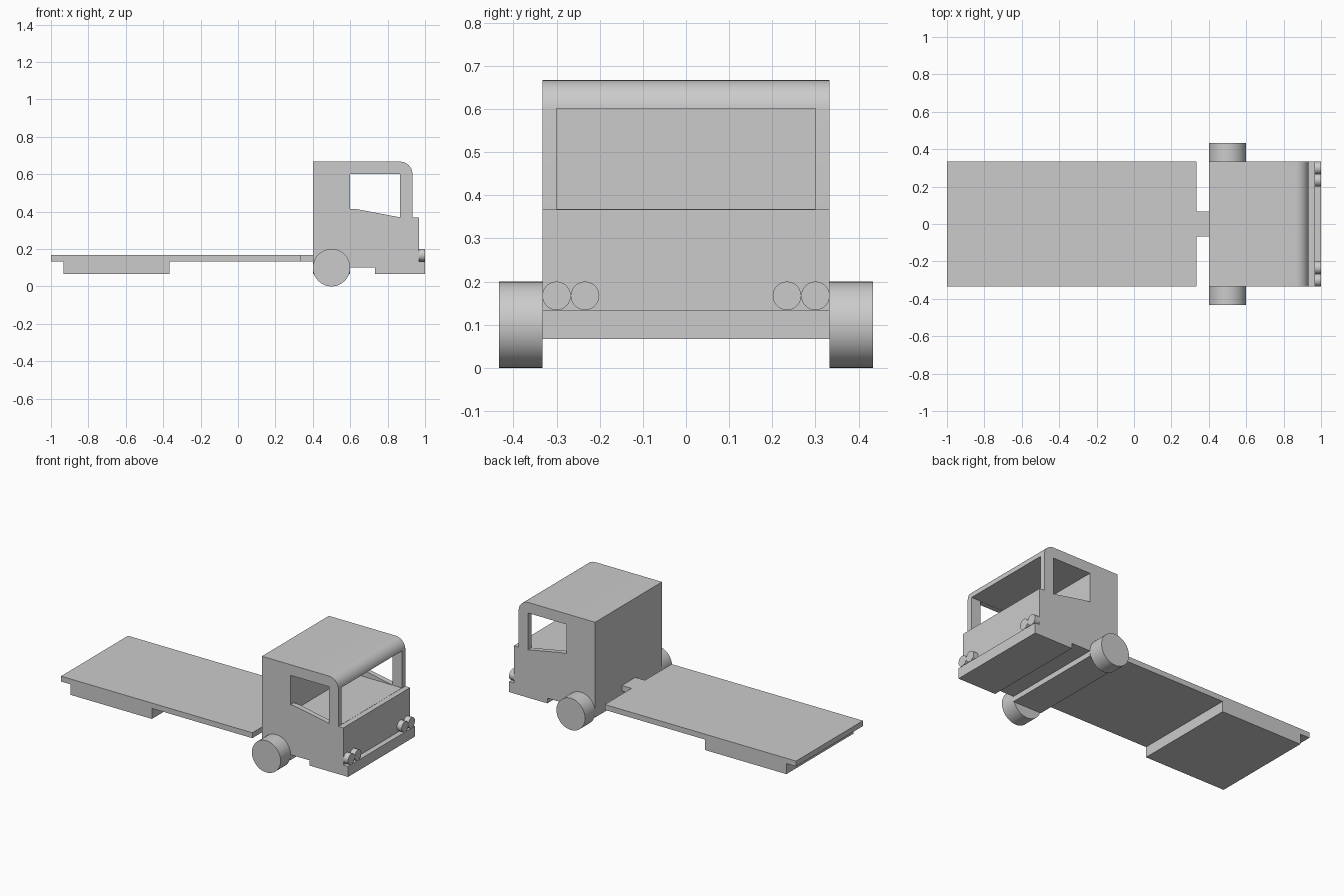
import bpy, bmesh, math
from mathutils import Matrix

if "Cube" in bpy.data.objects:
    bpy.data.objects.remove(bpy.data.objects["Cube"])

grey = bpy.data.materials.new("plain grey")
grey.use_nodes = True
grey.diffuse_color = (0.6, 0.6, 0.6, 1)
grey.node_tree.nodes["Principled BSDF"].inputs["Base Color"].default_value = (0.6, 0.6, 0.6, 1)

HALF = 0.333  # half width of cab and bed


def finish(bm, name):
    bmesh.ops.recalc_face_normals(bm, faces=bm.faces[:])
    mesh = bpy.data.meshes.new(name)
    bm.to_mesh(mesh)
    bm.free()
    mesh.materials.append(grey)
    obj = bpy.data.objects.new(name, mesh)
    bpy.context.collection.objects.link(obj)
    return obj


def prism(name, profile, half_width):
    """Extrude an x-z profile symmetrically across y."""
    bm = bmesh.new()
    face = bm.faces.new([bm.verts.new((x, -half_width, z)) for x, z in profile])
    side = bmesh.ops.extrude_face_region(bm, geom=[face])
    verts = [v for v in side["geom"] if isinstance(v, bmesh.types.BMVert)]
    bmesh.ops.translate(bm, verts=verts, vec=(0, 2 * half_width, 0))
    return finish(bm, name)


def box(name, x0, x1, z0, z1, half_width):
    return prism(name, [(x0, z0), (x1, z0), (x1, z1), (x0, z1)], half_width)


def cylinder(name, centre, radius, depth, axis):
    bm = bmesh.new()
    bmesh.ops.create_cone(bm, cap_ends=True, segments=48, radius1=radius,
                          radius2=radius, depth=depth)
    turn = Matrix.Rotation(math.pi / 2, 4, axis)
    bmesh.ops.transform(bm, matrix=Matrix.Translation(centre) @ turn, verts=bm.verts)
    return smooth(finish(bm, name))


def smooth(obj):
    bpy.ops.object.select_all(action="DESELECT")
    obj.select_set(True)
    bpy.context.view_layer.objects.active = obj
    bpy.ops.object.shade_smooth_by_angle(angle=math.radians(30))
    return obj


def cut(obj, cutter):
    mod = obj.modifiers.new(cutter.name, "BOOLEAN")
    mod.operation = "DIFFERENCE"
    mod.solver = "EXACT"
    mod.object = cutter
    bpy.context.view_layer.objects.active = obj
    bpy.ops.object.modifier_apply(modifier=mod.name)
    bpy.data.objects.remove(cutter)


# Cab: side profile with rounded roof front, cowl ledge and bumper
roof_curve = [(0.866 + 0.067 * math.sin(a), 0.6 + 0.067 * math.cos(a))
              for a in (math.pi / 2 * i / 10 for i in range(11))]
cab = prism("cab", [(0.4, 0.067), (0.4, 0.667)] + roof_curve + [
    (0.933, 0.367), (0.967, 0.367), (0.967, 0.133), (1.0, 0.133), (1.0, 0.067),
    (0.733, 0.067), (0.733, 0.1), (0.6, 0.1), (0.6, 0.067)], HALF)

# Side windows with a sloping sill, then the interior open to the windscreen
cut(cab, prism("side_windows", [(0.6, 0.6), (0.6, 0.415), (0.635, 0.413),
                                (0.867, 0.369), (0.867, 0.6)], 0.5))
cut(cab, box("interior", 0.6, 1.05, 0.368, 0.601, 0.3))
smooth(cab)

# Flat bed, the block beneath it and the coupling to the cab
box("bed", -1.0, 0.333, 0.133, 0.167, HALF)
box("bed_underblock", -0.933, -0.367, 0.067, 0.133, HALF)
box("coupling", 0.33, 0.405, 0.133, 0.167, 0.067)

# Wheels and paired headlights on both sides
for side, sign in (("left", 1), ("right", -1)):
    cylinder(f"wheel_{side}", (0.5, sign * 0.383, 0.1), 0.1, 0.1, "X")
    for place, y in (("outer", 0.3), ("inner", 0.234)):
        cylinder(f"headlight_{place}_{side}", (0.982, sign * y, 0.167), 0.033, 0.036, "Y")
